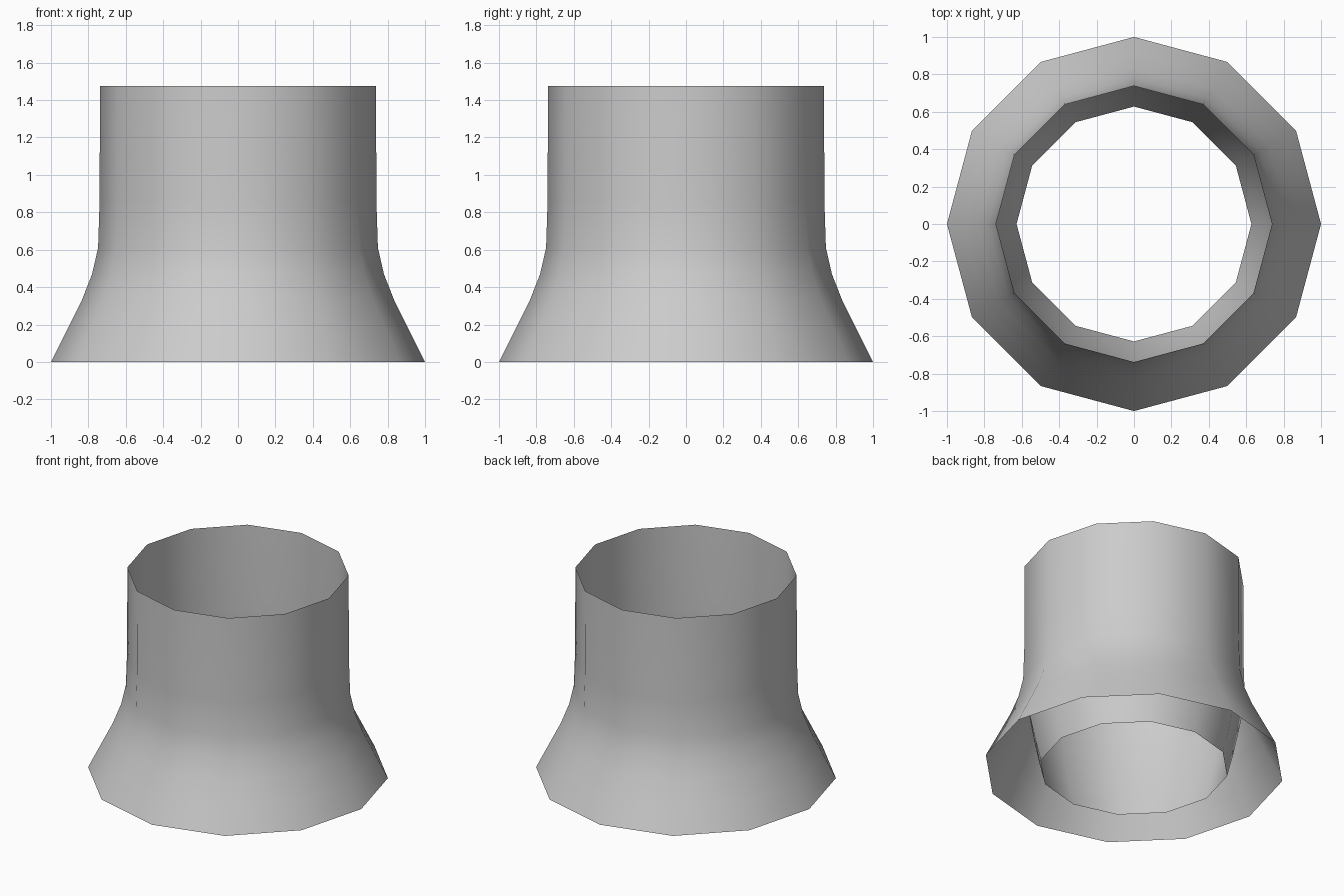
import bpy
import math

if "Cube" in bpy.data.objects:
    bpy.data.objects.remove(bpy.data.objects["Cube"])

SIDES = 12


def lathe(name, profile):
    """Revolve an open (radius, height) profile around z."""
    verts = [(r * math.cos(2 * math.pi * i / SIDES), r * math.sin(2 * math.pi * i / SIDES), z)
             for r, z in profile for i in range(SIDES)]
    faces = []
    for k in range(len(profile) - 1):
        for i in range(SIDES):
            j = (i + 1) % SIDES
            faces.append((k * SIDES + i, k * SIDES + j, (k + 1) * SIDES + j, (k + 1) * SIDES + i))
    mesh = bpy.data.meshes.new(name)
    mesh.from_pydata(verts, [], faces)
    mesh.shade_smooth()
    obj = bpy.data.objects.new(name, mesh)
    bpy.context.collection.objects.link(obj)
    return obj


# Flared outer wall, open at top and bottom
lathe("outer_shell", [(1.0, 0), (0.915, 0.17), (0.835, 0.33), (0.78, 0.47),
                      (0.748, 0.61), (0.74, 0.86), (0.738, 1.475)])

# Inner sleeve: leaves the wall at the waist and narrows to the base (faces inward)
lathe("inner_sleeve", [(0.745, 0.60), (0.728, 0.47), (0.702, 0.33),
                       (0.667, 0.16), (0.628, 0)])
